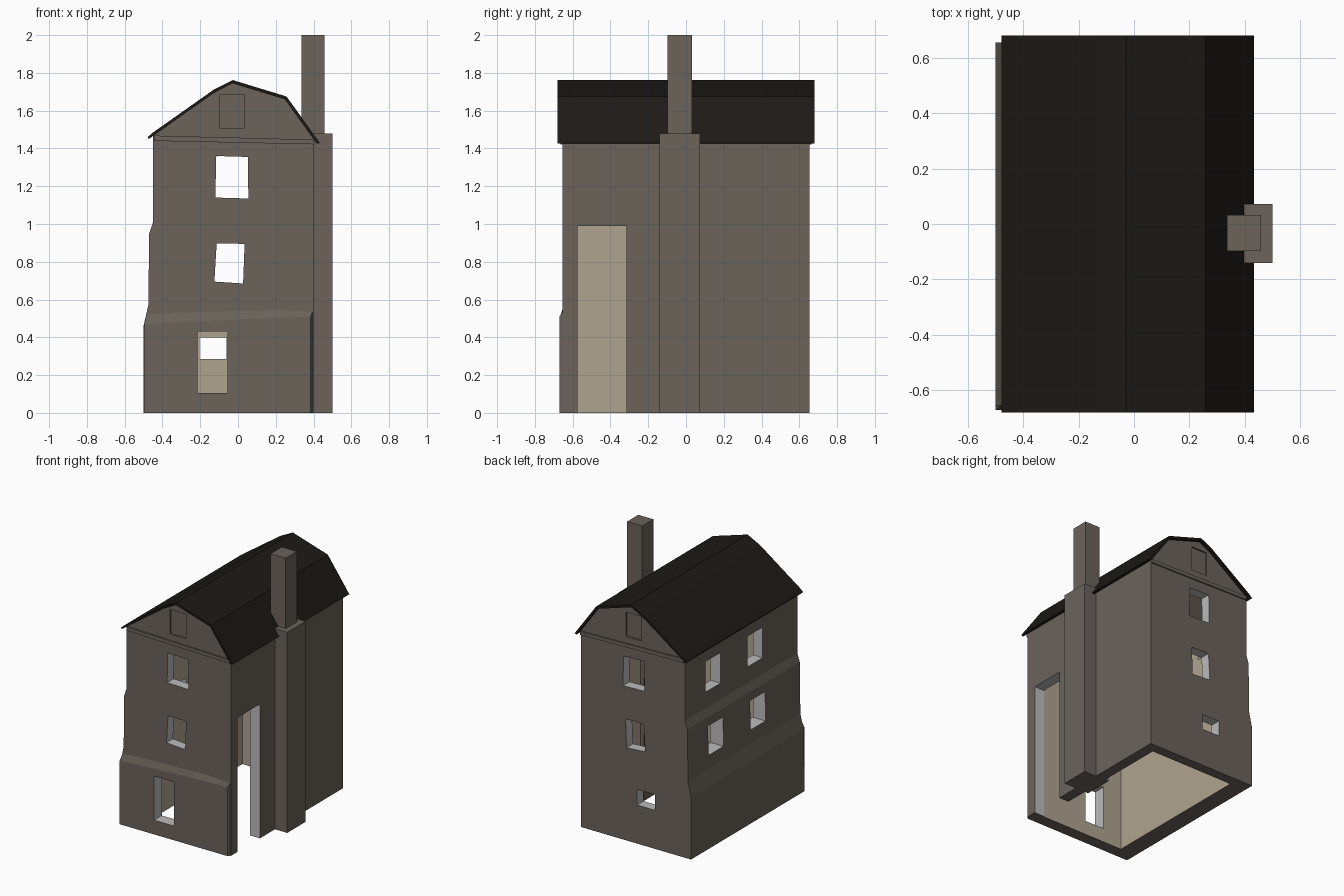
import bpy, bmesh

if "Cube" in bpy.data.objects:
    bpy.data.objects.remove(bpy.data.objects["Cube"])


def material(name, rgb):
    m = bpy.data.materials.new(name)
    m.diffuse_color = (*rgb, 1)
    m.use_nodes = True
    m.node_tree.nodes["Principled BSDF"].inputs["Base Color"].default_value = m.diffuse_color
    return m


# Shared slots, so boolean cutters can bring their own colour by index
SLOTS = [material("stone", (0.145, 0.125, 0.105)), material("plaster", (0.43, 0.37, 0.28)),
         material("reveal", (0.5, 0.5, 0.5)), material("roofing", (0.012, 0.010, 0.008))]
STONE, PLASTER, REVEAL, ROOFING = range(4)


def loft(name, ring_a, ring_b, mat):
    """Closed solid between two matching rings of 3D points."""
    bm = bmesh.new()
    a = [bm.verts.new(p) for p in ring_a]
    b = [bm.verts.new(p) for p in ring_b]
    bm.faces.new(a)
    bm.faces.new(b[::-1])
    n = len(a)
    for i in range(n):
        j = (i + 1) % n
        bm.faces.new((a[j], a[i], b[i], b[j]))
    bmesh.ops.recalc_face_normals(bm, faces=bm.faces)
    for f in bm.faces:
        f.material_index = mat
    me = bpy.data.meshes.new(name)
    bm.to_mesh(me)
    bm.free()
    for m in SLOTS:
        me.materials.append(m)
    ob = bpy.data.objects.new(name, me)
    bpy.context.collection.objects.link(ob)
    return ob


def prism(name, xz, y0, y1, mat=STONE):
    return loft(name, [(x, y0, z) for x, z in xz], [(x, y1, z) for x, z in xz], mat)


def box(name, x0, x1, y0, y1, z0, z1, mat=STONE):
    return prism(name, [(x0, z0), (x1, z0), (x1, z1), (x0, z1)], y0, y1, mat)


def combine(target, tool, operation="DIFFERENCE"):
    mod = target.modifiers.new("bool", "BOOLEAN")
    mod.operation, mod.solver, mod.object = operation, "EXACT", tool
    bpy.context.view_layer.objects.active = target
    bpy.ops.object.modifier_apply(modifier=mod.name)
    bpy.data.objects.remove(tool)


# House walls with the stepped left side and gable ends
walls = prism("walls", [
    (-0.5, 0), (-0.5, 0.46), (-0.475, 0.57), (-0.47, 0.95), (-0.45, 1.01), (-0.45, 1.468),
    (-0.13, 1.695), (-0.03, 1.75), (0.25, 1.662), (0.40, 1.452), (0.40, 0)], -0.655, 0.655)

# Sloped plinth on the front
back = [(-0.499, 0), (0.399, 0), (0.399, 0.55), (0.11, 0.57), (-0.474, 0.555)]
front = [(-0.499, 0), (0.385, 0), (0.385, 0.51), (0.1, 0.5), (-0.497, 0.47)]
plinth = loft("plinth", [(x, -0.645, z) for x, z in back], [(x, -0.67, z) for x, z in front], STONE)
combine(walls, plinth, "UNION")

# Hollow interior, open at the bottom
combine(walls, box("interior", -0.37, 0.32, -0.58, 0.58, -0.1, 1.4, PLASTER))

# Slightly crooked windows running through front and back walls
for quad in ([(-0.12, 1.14), (0.055, 1.135), (0.052, 1.355), (-0.115, 1.36)],
             [(-0.125, 0.695), (0.027, 0.685), (0.035, 0.895), (-0.113, 0.897)]):
    combine(walls, prism("window_cut", quad, -0.8, 0.8, REVEAL))

# Ground floor front and back windows, tall opening on the right
combine(walls, box("front_cut", -0.215, -0.055, -0.8, -0.5, 0.105, 0.43, REVEAL))
combine(walls, box("back_cut", -0.205, -0.06, 0.5, 0.8, 0.285, 0.40, REVEAL))
combine(walls, box("opening_cut", 0.25, 0.6, -0.575, -0.315, -0.1, 0.99, REVEAL))

# Two rows of windows on the left
for y in (-0.25, 0.24):
    for z0, z1 in ((0.67, 0.885), (1.13, 1.355)):
        combine(walls, box("left_cut", -0.6, -0.3, y, y + 0.175, z0, z1, REVEAL))

# Shallow gable hatches and sloping trim boards, front and back
for side, label in ((-1, "front"), (1, "back")):
    y0, y1 = sorted((side * 0.643, side * 0.8))
    combine(walls, box("hatch_cut", -0.095, 0.033, y0, y1, 1.505, 1.685))
    y0, y1 = sorted((side * 0.64, side * 0.665))
    prism(label + "_trim", [(-0.445, 1.44), (0.4, 1.422), (0.4, 1.447), (-0.445, 1.468)], y0, y1)

# Thin bent roof sheet
top = [(-0.478, 1.46), (-0.452, 1.483), (-0.13, 1.71), (-0.028, 1.762), (0.257, 1.675), (0.433, 1.43)]
under = [(-0.472, 1.45), (-0.45, 1.466), (-0.13, 1.692), (-0.03, 1.745), (0.248, 1.66), (0.417, 1.425)]
prism("roof", top + under[::-1], -0.68, 0.68, ROOFING)

# Chimney breast and stack on the right wall
box("chimney_breast", 0.29, 0.5, -0.14, 0.073, 0, 1.48)
box("chimney_stack", 0.335, 0.458, -0.098, 0.032, 1.45, 2.0)
